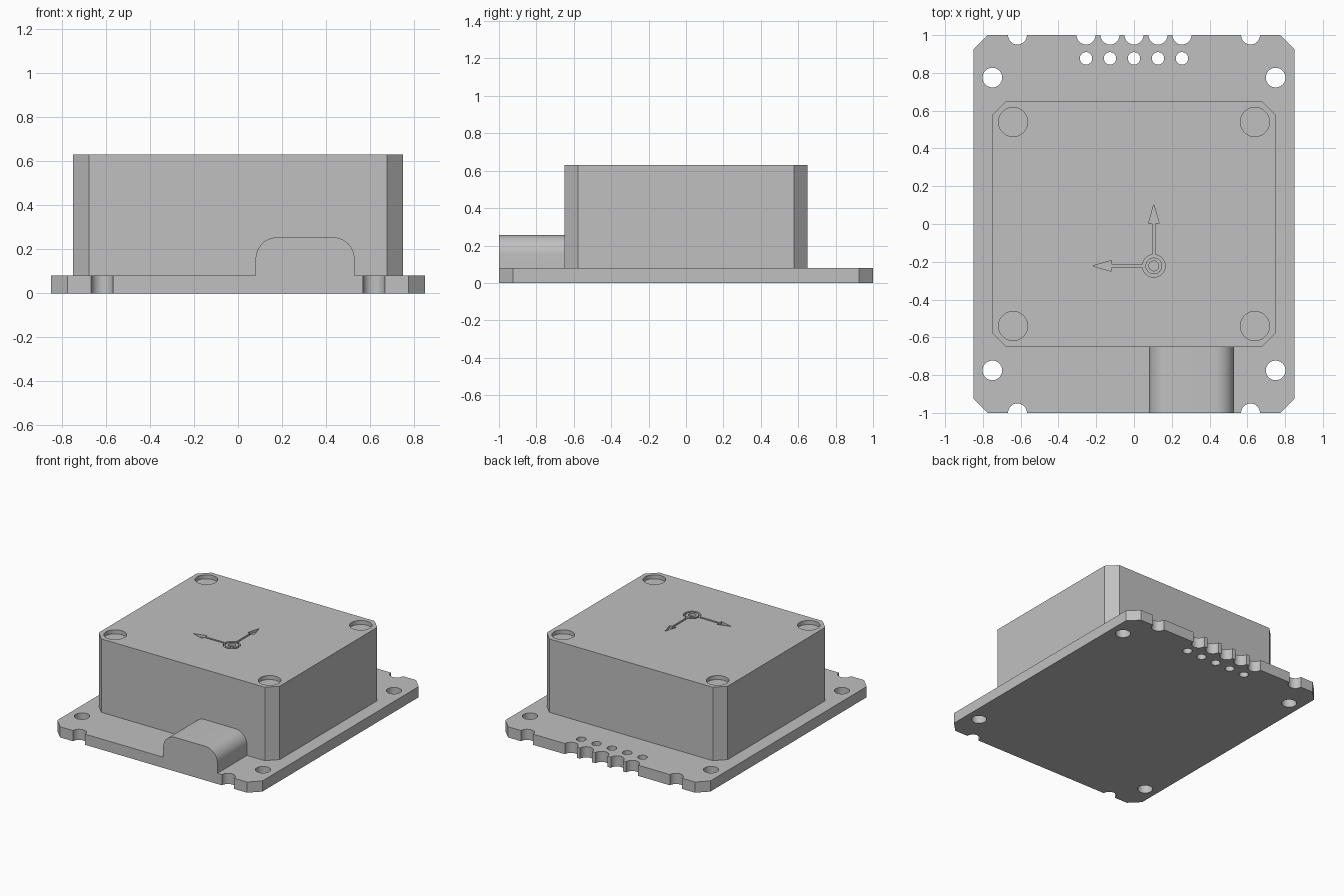
import bpy
import bmesh
import math
from mathutils import Matrix

if "Cube" in bpy.data.objects:
    bpy.data.objects.remove(bpy.data.objects["Cube"], do_unlink=True)

grey = bpy.data.materials.new("light grey")
grey.use_nodes = True
grey.diffuse_color = (0.53, 0.53, 0.53, 1)
grey.node_tree.nodes["Principled BSDF"].inputs["Base Color"].default_value = (0.53, 0.53, 0.53, 1)

BOARD_TOP, CASE_TOP, ENGRAVE = 0.08, 0.63, 0.02


def finish(name, bm):
    bmesh.ops.recalc_face_normals(bm, faces=bm.faces)
    mesh = bpy.data.meshes.new(name)
    bm.to_mesh(mesh)
    bm.free()
    mesh.materials.append(grey)
    obj = bpy.data.objects.new(name, mesh)
    bpy.context.collection.objects.link(obj)
    return obj


def prism(name, points, low, high, turn=Matrix()):
    """Extrude an outline from low to high along z, then transform it."""
    bm = bmesh.new()
    face = bm.faces.new([bm.verts.new((x, y, low)) for x, y in points])
    top = bmesh.ops.extrude_face_region(bm, geom=[face])["geom"]
    verts = [v for v in top if isinstance(v, bmesh.types.BMVert)]
    bmesh.ops.translate(bm, verts=verts, vec=(0, 0, high - low))
    bmesh.ops.transform(bm, matrix=turn, verts=bm.verts)
    return finish(name, bm)


def arc(cx, cy, r, start, end, steps):
    angles = [math.radians(start + (end - start) * i / steps) for i in range(steps + 1)]
    return [(cx + r * math.cos(a), cy + r * math.sin(a)) for a in angles]


def disc(cx, cy, r, low, high):
    return prism("cutter", arc(cx, cy, r, 0, 360, 40)[:-1], low, high)


def ring(cx, cy, inner, outer, low, high):
    bm = bmesh.new()
    section = [(inner, low), (outer, low), (outer, high), (inner, high)]
    face = bm.faces.new([bm.verts.new((cx + r, cy, z)) for r, z in section])
    edges = list(face.edges)
    bm.faces.remove(face)
    bmesh.ops.spin(bm, geom=edges, cent=(cx, cy, 0), axis=(0, 0, 1),
                   angle=math.tau, steps=40)
    bmesh.ops.remove_doubles(bm, verts=bm.verts, dist=0.0001)
    return finish("cutter", bm)


def chamfered(w, d, c):
    return [(-w, c - d), (c - w, -d), (w - c, -d), (w, c - d),
            (w, d - c), (w - c, d), (c - w, d), (-w, d - c)]


def select(obj):
    bpy.ops.object.select_all(action="DESELECT")
    obj.select_set(True)
    bpy.context.view_layer.objects.active = obj


def carve(obj, cutters):
    select(obj)
    for cutter in cutters:
        mod = obj.modifiers.new("cut", "BOOLEAN")
        mod.operation = "DIFFERENCE"
        mod.solver = "EXACT"
        mod.object = cutter
        bpy.ops.object.modifier_apply(modifier=mod.name)
        bpy.data.objects.remove(cutter, do_unlink=True)


def smooth(obj):
    select(obj)
    bpy.ops.object.shade_smooth_by_angle(angle=math.radians(30))


# Board with corner holes, edge notches and a pin row
board = prism("board", chamfered(0.85, 1, 0.075), 0, BOARD_TOP)
holes = []
for sx in (-1, 1):
    for sy in (-1, 1):
        holes.append((sx * 0.75, sy * 0.775, 0.052))
        holes.append((sx * 0.617, sy, 0.05))
for i in range(-2, 3):
    holes.append((i * 0.127, 1, 0.05))
    holes.append((i * 0.127, 0.877, 0.033))
carve(board, [disc(x, y, r, -0.1, 0.2) for x, y, r in holes])

# Case with corner recesses
case = prism("case", chamfered(0.75, 0.65, 0.073), BOARD_TOP, CASE_TOP)
recesses = [disc(sx * 0.64, sy * 0.54, 0.077, CASE_TOP - 0.03, 0.7)
            for sx in (-1, 1) for sy in (-1, 1)]
carve(case, recesses)

# Engraved axis arrows around a ringed dot
ox, oy, floor = 0.105, -0.222, CASE_TOP - ENGRAVE
arrow = [(-0.007, 0.055), (0.007, 0.055), (0.007, 0.225), (0.028, 0.225),
         (0, 0.325), (-0.028, 0.225), (-0.007, 0.225)]
marks = [ring(ox, oy, 0.044, 0.06, floor, 0.7), disc(ox, oy, 0.026, floor, 0.7)]
for angle in (0, 90):
    turn = Matrix.Translation((ox, oy, 0)) @ Matrix.Rotation(math.radians(angle), 4, "Z")
    marks.append(prism("cutter", arrow, floor, 0.7, turn))
carve(case, marks)

# Round-shouldered connector, drawn in the front plane and extruded back
outline = [(0.08, BOARD_TOP), (0.53, BOARD_TOP)]
outline += arc(0.43, 0.155, 0.1, 0, 90, 12) + arc(0.18, 0.155, 0.1, 90, 180, 12)
connector = prism("connector", outline, 0.65, 1, Matrix.Rotation(math.radians(90), 4, "X"))

for part in (board, case, connector):
    smooth(part)
